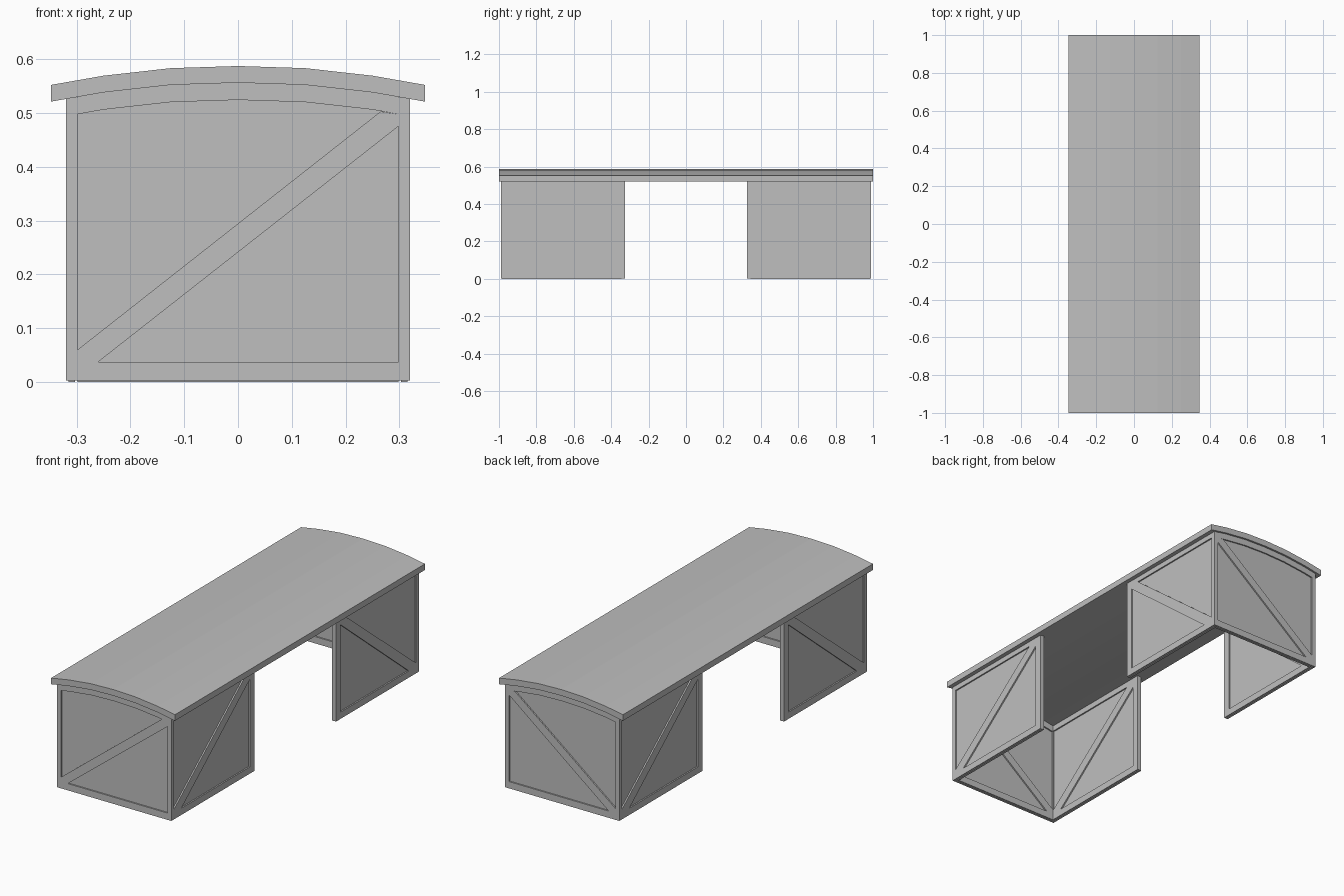
import bpy, bmesh

if "Cube" in bpy.data.objects:
    bpy.data.objects.remove(bpy.data.objects["Cube"], do_unlink=True)

grey = bpy.data.materials.new("plain grey")
grey.use_nodes = True
COLOUR = (0.52, 0.52, 0.52, 1)
grey.diffuse_color = COLOUR
grey.node_tree.nodes["Principled BSDF"].inputs["Base Color"].default_value = COLOUR

# Shared sizes
HALF_X, END_Y, FREE_Y = 0.32, 0.99, 0.327
BOARD, SKIN = 0.022, 0.007      # wall thickness, panel recess
BASE, RAIL, EAVE = 0.003, 0.037, 0.5
IN_X, IN_Y = HALF_X - BOARD, END_Y - BOARD
FREE_IN = FREE_Y + 0.036


def prism(bm, outline, axis, lo, hi):
    """Extrude a 2D outline (horizontal, z) along x or y."""
    def place(u, z, d):
        return (d, u, z) if axis == "x" else (u, d, z)
    a = [bm.verts.new(place(u, z, lo)) for u, z in outline]
    b = [bm.verts.new(place(u, z, hi)) for u, z in outline]
    bm.faces.new(a)
    bm.faces.new(b[::-1])
    for i in range(len(a)):
        j = (i + 1) % len(a)
        bm.faces.new((a[i], b[i], b[j], a[j]))


def rect(u0, u1, z0, z1):
    return [(u0, z0), (u1, z0), (u1, z1), (u0, z1)]


def finish(bm, name):
    bmesh.ops.recalc_face_normals(bm, faces=bm.faces)
    mesh = bpy.data.meshes.new(name)
    bm.to_mesh(mesh)
    bm.free()
    mesh.materials.append(grey)
    bpy.context.collection.objects.link(bpy.data.objects.new(name, mesh))


# Curved roof: shallow faceted arc
half = [(0, 0.587), (0.125, 0.583), (0.25, 0.569), (0.347, 0.552)]
arc = [(-x, z) for x, z in half[:0:-1]] + half
THICK = 0.031


def roof_z(x):
    for (x0, z0), (x1, z1) in zip(half, half[1:]):
        if abs(x) <= x1:
            return z0 + (z1 - z0) * (abs(x) - x0) / (x1 - x0)


bm = bmesh.new()
prism(bm, arc + [(x, z - THICK) for x, z in arc[::-1]], "y", -1, 1)
finish(bm, "roof")

# Stations across the end walls, below the roof
stations = [-IN_X] + [x for x, z in arc if abs(x) < IN_X] + [IN_X]
under = [(x, roof_z(x) - THICK) for x in stations]
lower = [(x, z - 0.032) for x, z in under]


def end_wall(sign, name):
    bm = bmesh.new()
    lo, hi = sorted((sign * END_Y, sign * IN_Y))
    prism(bm, rect(-IN_X, IN_X, BASE, RAIL), "y", lo, hi)
    prism(bm, under + lower[::-1], "y", lo, hi)
    # Diagonal brace, flush with the frame
    corner = lower[-1]
    prism(bm, [(-IN_X, RAIL), (-0.26, RAIL), (IN_X, 0.475), corner,
               (0.265, corner[1] + 0.005), (-IN_X, 0.06)], "y", lo, hi)
    # Recessed panel
    prism(bm, [(-IN_X, RAIL), (IN_X, RAIL)] + lower[::-1], "y", lo + SKIN, hi - SKIN)
    # Ground strip
    prism(bm, rect(-IN_X, IN_X, 0, BASE), "y", lo + 0.005, hi - 0.005)
    finish(bm, name)


def side_wall(sx, sy, name):
    bm = bmesh.new()
    lo, hi = sorted((sx * HALF_X, sx * IN_X))
    top = roof_z(HALF_X) - THICK + 0.003

    def add(outline, inset=0):
        prism(bm, [(sy * y, z) for y, z in outline], "x", lo + inset, hi - inset)

    add(rect(IN_Y, END_Y, BASE, top))          # corner post
    add(rect(FREE_Y, FREE_IN, BASE, top))      # free stile
    add(rect(FREE_IN, IN_Y, BASE, RAIL))       # bottom rail
    add(rect(FREE_IN, IN_Y, EAVE, top))        # top rail
    # Diagonal brace, high at the opening and low at the end
    add([(IN_Y, RAIL), (0.91, RAIL), (FREE_IN, 0.48), (FREE_IN, EAVE),
         (0.41, EAVE), (IN_Y, 0.055)])
    add(rect(FREE_IN, IN_Y, RAIL, EAVE), SKIN)  # recessed panel
    add(rect(FREE_Y + 0.018, END_Y - 0.005, 0, BASE), 0.005)  # ground strip
    finish(bm, name)


for sy, y_name in ((-1, "front"), (1, "back")):
    end_wall(sy, y_name + "_end_wall")
    for sx, x_name in ((1, "left"), (-1, "right")):
        side_wall(sx, sy, f"{y_name}_{x_name}_side_wall")
